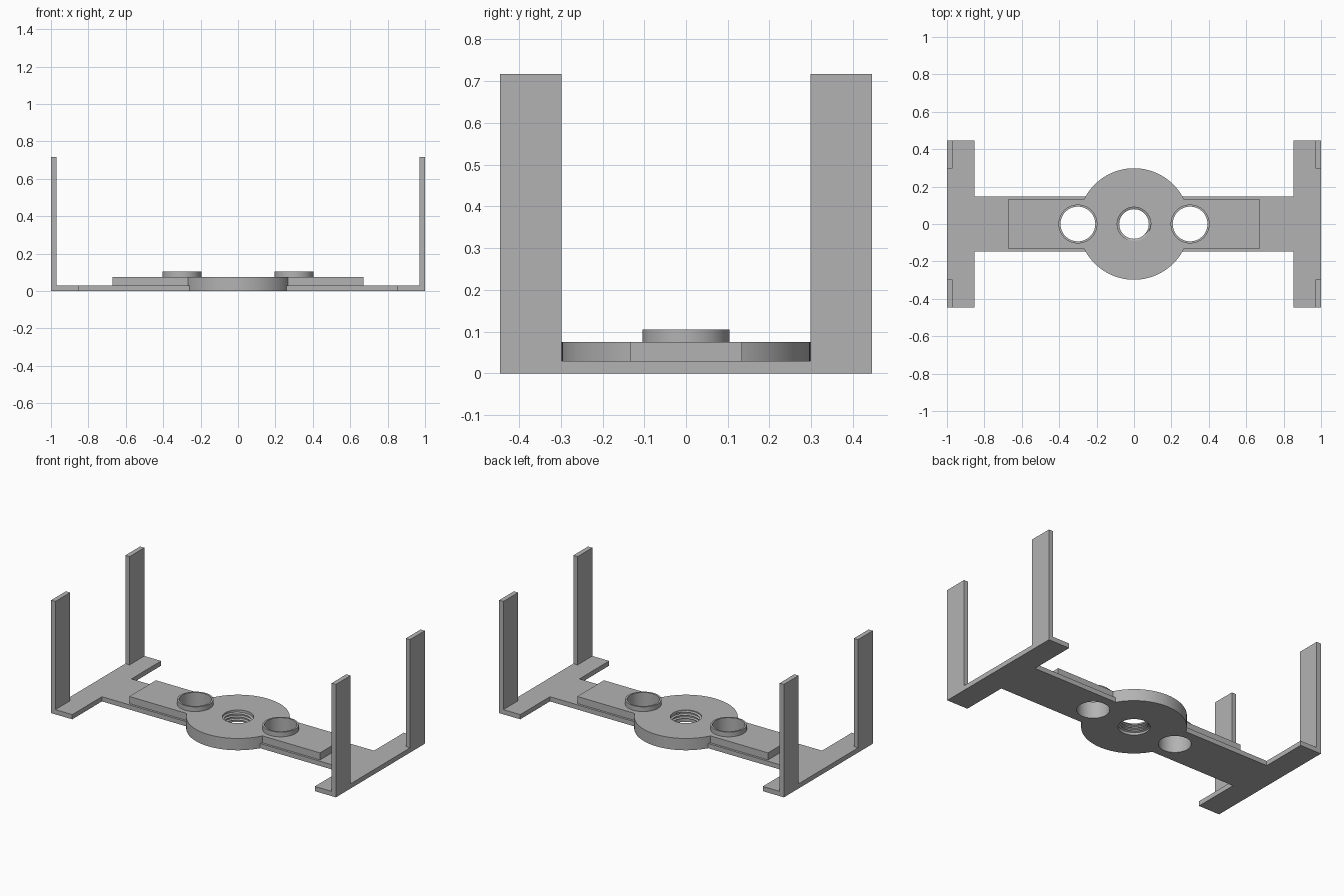
import bpy
import bmesh
from math import cos, sin, pi, radians

cube = bpy.data.objects.get("Cube")
if cube:
    bpy.data.objects.remove(cube, do_unlink=True)

grey = bpy.data.materials.new("plain grey")
grey.use_nodes = True
COLOUR = (0.45, 0.45, 0.45, 1)
grey.diffuse_color = COLOUR
grey.node_tree.nodes["Principled BSDF"].inputs["Base Color"].default_value = COLOUR

PLATE, TOP, COLLAR_TOP, POST_TOP = 0.03, 0.075, 0.105, 0.717
ARM, HALF_DEPTH, HUB_R = 0.148, 0.446, 0.298
BORE_X, BORE_R, THREAD_R, CREST_R = 0.3, 0.093, 0.09, 0.079


def make_object(name, bm):
    bmesh.ops.recalc_face_normals(bm, faces=bm.faces)
    mesh = bpy.data.meshes.new(name)
    bm.to_mesh(mesh)
    bm.free()
    mesh.materials.append(grey)
    obj = bpy.data.objects.new(name, mesh)
    bpy.context.collection.objects.link(obj)
    return obj


def prism(name, outline, z0, z1):
    bm = bmesh.new()
    face = bm.faces.new([bm.verts.new((x, y, z0)) for x, y in outline])
    extruded = bmesh.ops.extrude_face_region(bm, geom=[face])["geom"]
    tops = [v for v in extruded if isinstance(v, bmesh.types.BMVert)]
    bmesh.ops.translate(bm, verts=tops, vec=(0, 0, z1 - z0))
    return make_object(name, bm)


def box(name, x0, x1, y0, y1, z0, z1):
    return prism(name, [(x0, y0), (x1, y0), (x1, y1), (x0, y1)], z0, z1)


def disc(name, x, radius, z0, z1, sides=96):
    ring = [(x + radius * cos(2 * pi * i / sides), radius * sin(2 * pi * i / sides))
            for i in range(sides)]
    return prism(name, ring, z0, z1)


def boolean(target, tool, operation):
    mod = target.modifiers.new(operation.title(), "BOOLEAN")
    mod.operation, mod.object, mod.solver = operation, tool, "EXACT"
    bpy.context.view_layer.objects.active = target
    bpy.ops.object.modifier_apply(modifier=mod.name)
    bpy.data.objects.remove(tool, do_unlink=True)


def smooth(obj):
    bpy.ops.object.select_all(action="DESELECT")
    obj.select_set(True)
    bpy.context.view_layer.objects.active = obj
    bpy.ops.object.shade_smooth_by_angle(angle=radians(30))


# H-shaped base plate
quarter = [(0.852, ARM), (0.852, HALF_DEPTH), (1, HALF_DEPTH)]
right = [(x, -y) for x, y in quarter] + quarter[::-1]
frame = prism("frame", right + [(-x, -y) for x, y in right], 0, PLATE)

# Raised rib, round hub and the two collars joined to the plate
boolean(frame, box("rib", -0.67, 0.67, -0.134, 0.134, 0.01, TOP), "UNION")
boolean(frame, disc("hub", 0, HUB_R, 0, TOP), "UNION")
for side in (-1, 1):
    boolean(frame, disc("collar", side * BORE_X, 0.104, 0.02, COLLAR_TOP, 64), "UNION")

# Through holes
for x, r in ((-BORE_X, BORE_R), (0, THREAD_R), (BORE_X, BORE_R)):
    boolean(frame, disc("hole_cutter", x, r, -0.1, 0.3, 64), "DIFFERENCE")
smooth(frame)

# Screw thread ridge inside the centre hole
bm = bmesh.new()
pitch, steps, turns = 0.02, 48, 3
last = None
count = steps * turns
for i in range(count + 1):
    a = 2 * pi * i / steps
    z = 0.008 + pitch * i / steps
    taper = min(1, i / 6, (count - i) / 6)
    crest = THREAD_R - (THREAD_R - CREST_R) * taper
    section = [(THREAD_R + 0.002, z - 0.007), (crest, z - 0.001),
               (crest, z + 0.001), (THREAD_R + 0.002, z + 0.007)]
    ring = [bm.verts.new((r * cos(a), r * sin(a), h)) for r, h in section]
    if last:
        for j in range(4):
            k = (j + 1) % 4
            bm.faces.new((last[j], last[k], ring[k], ring[j]))
    else:
        bm.faces.new(ring)
    last = ring
bm.faces.new(last)
smooth(make_object("screw_thread", bm))

# Four upright corner posts
for sx, x_name in ((-1, "right"), (1, "left")):
    for sy, y_name in ((-1, "front"), (1, "back")):
        xs = sorted((sx * 0.97, sx))
        ys = sorted((sy * HUB_R, sy * HALF_DEPTH))
        box(f"{y_name}_{x_name}_post", *xs, *ys, PLATE, POST_TOP)
